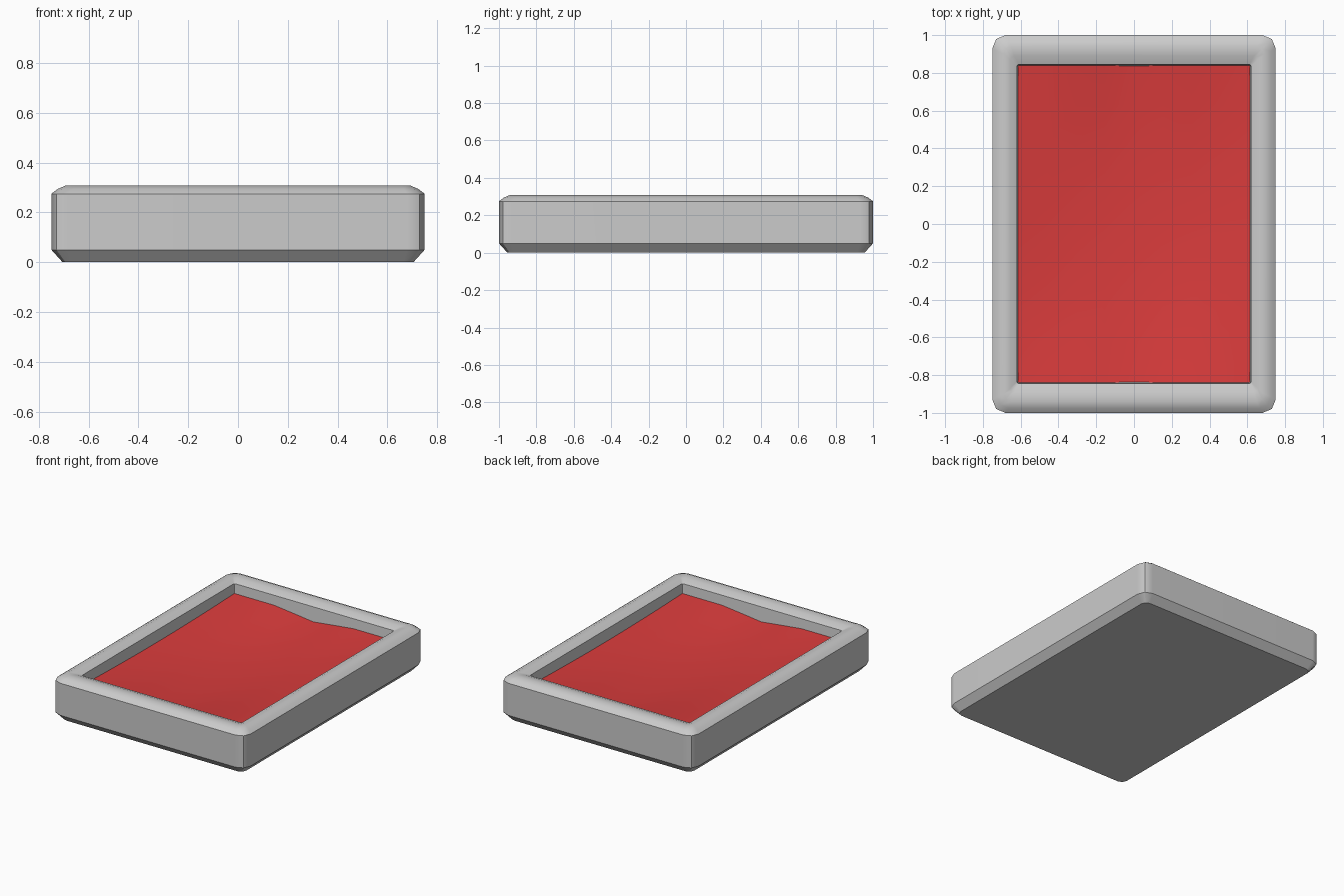
import bpy, bmesh, math

if "Cube" in bpy.data.objects:
    bpy.data.objects.remove(bpy.data.objects["Cube"])


def ring(bm, hx, hy, z, r):
    # rounded rectangle, two segments per corner
    verts = []
    for q, (sx, sy) in enumerate([(1, 1), (-1, 1), (-1, -1), (1, -1)]):
        for k in range(3):
            a = math.radians(90 * q + 45 * k)
            verts.append(bm.verts.new((sx * (hx - r) + r * math.cos(a),
                                       sy * (hy - r) + r * math.sin(a), z)))
    return verts


def finish(bm, name, angle):
    bmesh.ops.recalc_face_normals(bm, faces=bm.faces)
    mesh = bpy.data.meshes.new(name)
    bm.to_mesh(mesh)
    bm.free()
    ob = bpy.data.objects.new(name, mesh)
    bpy.context.collection.objects.link(ob)
    bpy.ops.object.select_all(action='DESELECT')
    ob.select_set(True)
    bpy.context.view_layer.objects.active = ob
    bpy.ops.object.shade_smooth_by_angle(angle=math.radians(angle))
    return ob


# tray: outer chamfer, wall, rounded rim and recess
profile = [(0.705, 0.955, 0.0, 0.04), (0.75, 1.0, 0.05, 0.07),
           (0.75, 1.0, 0.275, 0.07), (0.725, 0.975, 0.294, 0.06),
           (0.69, 0.94, 0.309, 0.04), (0.655, 0.89, 0.303, 0.02),
           (0.62, 0.845, 0.286, 0.01), (0.61, 0.832, 0.12, 0.01)]
bm = bmesh.new()
rings = [ring(bm, *p) for p in profile]
for a, b in zip(rings, rings[1:]):
    for i in range(12):
        j = (i + 1) % 12
        bm.faces.new((a[i], a[j], b[j], b[i]))
bm.faces.new(rings[0])
bm.faces.new(rings[-1])
tray = finish(bm, "tray", 32)
normals = tray.modifiers.new("even_shading", 'WEIGHTED_NORMAL')
normals.keep_sharp = True

# filling: dished surface with a dip in the middle of the short edges
bm = bmesh.new()
bmesh.ops.create_grid(bm, x_segments=8, y_segments=8, size=1)
for v in bm.verts:
    u, w = v.co.x, v.co.y
    dip = 0.035 * max(0, 1 - abs(u) / 0.5) * w * w
    dish = 0.055 * (1 - u * u) * (1 - w * w) + 0.015 * (1 - w * w)
    v.co = (u * 0.615, w * 0.838, 0.22 - dip - dish)
filling = finish(bm, "filling", 60)
red = bpy.data.materials.new("red")
red.diffuse_color = (0.7, 0.045, 0.045, 1)
red.use_nodes = True
red.node_tree.nodes["Principled BSDF"].inputs["Base Color"].default_value = red.diffuse_color
filling.data.materials.append(red)
